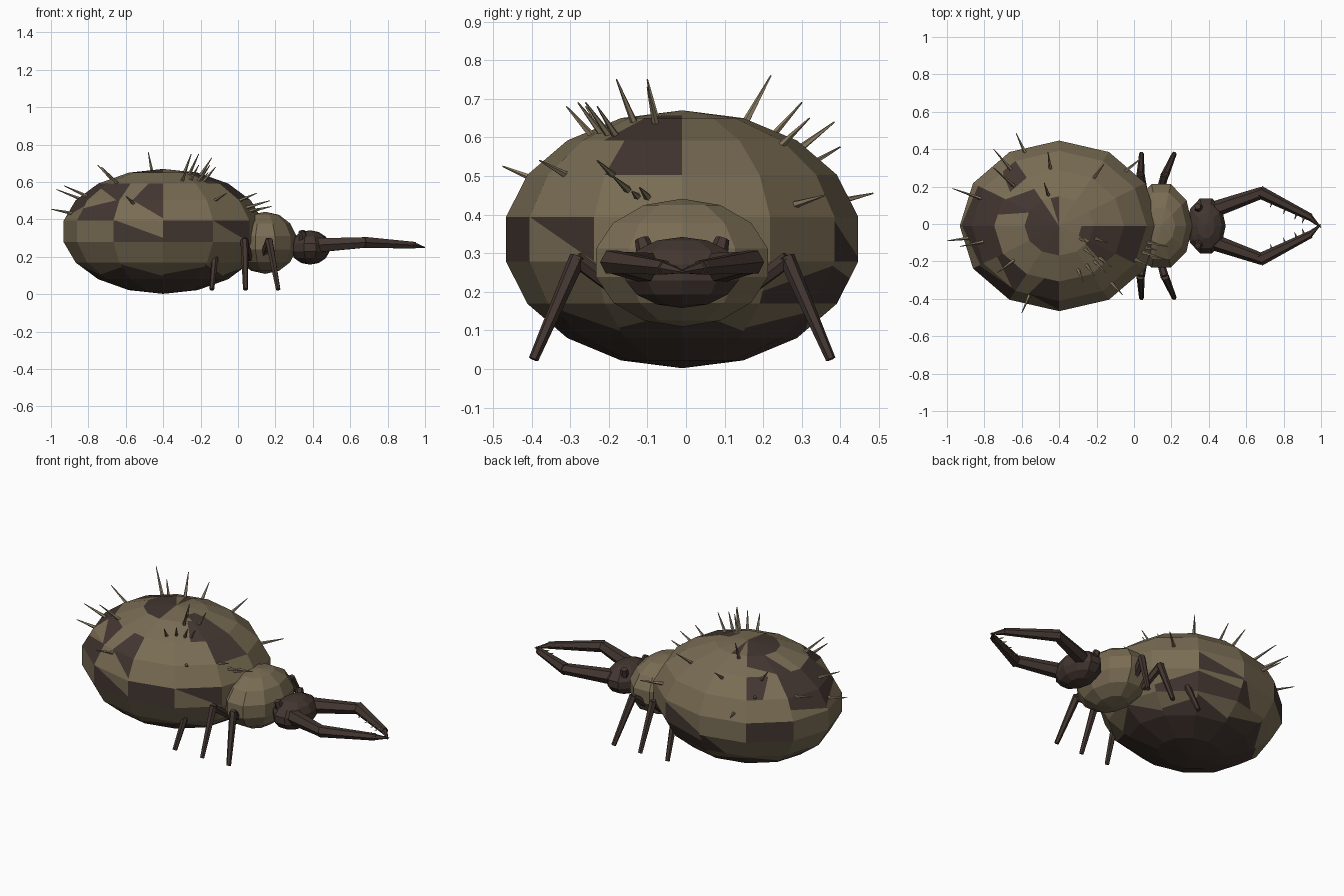
import bpy, bmesh, math
from mathutils import Vector

if "Cube" in bpy.data.objects:
    bpy.data.objects.remove(bpy.data.objects["Cube"])


def material(name, color):
    m = bpy.data.materials.new(name)
    m.diffuse_color = (*color, 1)
    m.use_nodes = True
    m.node_tree.nodes["Principled BSDF"].inputs["Base Color"].default_value = m.diffuse_color
    return m


TAN = material("dusty tan", (0.190, 0.150, 0.088))
DARK = material("dark brown", (0.056, 0.037, 0.030))
HORN = material("pale bristle", (0.270, 0.215, 0.135))


def finish(bm, name, *mats):
    bmesh.ops.recalc_face_normals(bm, faces=bm.faces)
    me = bpy.data.meshes.new(name)
    bm.to_mesh(me)
    bm.free()
    for m in mats:
        me.materials.append(m)
    ob = bpy.data.objects.new(name, me)
    bpy.context.collection.objects.link(ob)
    return ob


def ellipsoid(center, radii, segs, rings):
    """Faceted ellipsoid; returns the mesh and its faces keyed by (segment, ring)."""
    bm = bmesh.new()
    c, r = Vector(center), Vector(radii)

    def vert(a, p):
        d = Vector((math.sin(p) * math.cos(a), math.sin(p) * math.sin(a), -math.cos(p)))
        return bm.verts.new(c + d * r)
    rows = [[vert(0, 0)] * segs]
    for j in range(1, rings):
        rows.append([vert(math.tau * i / segs, math.pi * j / rings) for i in range(segs)])
    rows.append([vert(0, math.pi)] * segs)
    faces = {}
    for j in range(rings):
        for i in range(segs):
            k = (i + 1) % segs
            quad = [rows[j][i], rows[j][k], rows[j + 1][k], rows[j + 1][i]]
            faces[i, j] = bm.faces.new(list(dict.fromkeys(quad)))
    return bm, faces, rows


def limb(bm, a, b, ra, rb, sides=6):
    """Tapered straight piece from a to b."""
    a, b = Vector(a), Vector(b)
    q = (b - a).to_track_quat('Z', 'Y')
    ends = []
    for p, r in ((a, ra), (b, rb)):
        ends.append([bm.verts.new(p + q @ Vector((r * math.cos(math.tau * i / sides),
                     r * math.sin(math.tau * i / sides), 0))) for i in range(sides)])
    for i in range(sides):
        k = (i + 1) % sides
        bm.faces.new((ends[0][i], ends[0][k], ends[1][k], ends[1][i]))
    bm.faces.new(ends[0][::-1])
    bm.faces.new(ends[1])


MID = -0.01
# Abdomen with camouflage patches: each patch is a whole facet, or the part of it
# left of a line (u0, v0, u1, v1)
C, R = Vector((-0.40, MID, 0.336)), Vector((0.54, 0.463, 0.334))
bm, faces, rows = ellipsoid(C, R, 12, 9)
patches = {
    (9, 4): None, (8, 4): (1, 0.2, 0.05, 1), (10, 4): (0, 1, 1, 0), (4, 4): None,
    (2, 4): (1, 0.1, 0, 0.9), (8, 5): (0.3, 1, 1, 0.1), (8, 6): (0.55, 1, 0.3, 0),
    (7, 6): (0.0, 0.7, 0.9, 0.0), (7, 5): (0.9, 1, 0, 0.6), (6, 6): None, (5, 6): None,
    (4, 6): (0.4, 0, 0.7, 1), (5, 5): (0, 0.5, 1, 0.1), (6, 5): (0, 0.2, 1, 0.7),
    (11, 6): None, (11, 7): None, (11, 8): (1, 0.35, 0, 0.35), (10, 7): (0.7, 1, 0.5, 0),
    (4, 7): (0, 0.5, 1, 0.1), (5, 7): (0.6, 0, 0.1, 1), (3, 8): (0.5, 0, 0.4, 1),
    (2, 3): (1, 0.6, 0, 0.9), (1, 3): (1, 0.9, 0, 0.3), (3, 3): (0.5, 0, 0.1, 1),
}
for s in range(4, 9):
    patches[s, 8] = None
for s in range(12):
    patches[s, 0] = patches[s, 1] = None
    patches[s, 2] = (1, 0.75, 0, 0.3) if s % 2 else (1, 0.2, 0, 0.9)
corners = {k: [rows[k[1]][k[0]].co.copy(), rows[k[1]][(k[0] + 1) % 12].co.copy(),
               rows[k[1] + 1][(k[0] + 1) % 12].co.copy(), rows[k[1] + 1][k[0]].co.copy()]
           for k in patches}
for key, line in patches.items():
    f = faces[key]
    if line is None:
        f.material_index = 1
        continue
    p00, p10, p11, p01 = corners[key]
    a, b = (p00.lerp(p10, u).lerp(p01.lerp(p11, u), v)
            for u, v in (line[:2], line[2:]))
    f.normal_update()
    side = f.normal.cross(b - a).normalized()
    cut = bmesh.ops.bisect_plane(bm, geom=[f] + list(f.edges) + list(f.verts),
                                 plane_co=a, plane_no=side, dist=1e-5)
    for g in cut['geom']:
        if isinstance(g, bmesh.types.BMFace) and (g.calc_center_median() - a).dot(side) > 0:
            g.material_index = 1
finish(bm, "abdomen", TAN, DARK)

# Thorax and head
finish(ellipsoid((0.145, MID, 0.275), (0.172, 0.24, 0.166), 10, 7)[0], "thorax", TAN)
finish(ellipsoid((0.385, MID, 0.25), (0.108, 0.158, 0.092), 10, 7)[0], "head", DARK)

# Bristles stand out from the abdomen, given by their tips
bm = bmesh.new()
for tip in ((-1.0, -.09, .455), (-.97, .19, .56), (-.75, .40, .575), (-.63, .485, .455),
            (-.46, .385, .64), (-.75, .30, .69), (-.48, .22, .76), (-.60, -.475, .525),
            (-.06, -.38, .54), (-.27, -.31, .68), (-.21, -.28, .69), (-.15, -.26, .69),
            (-.12, -.23, .68), (-.21, -.18, .75), (-.25, -.10, .75), (-.14, -.10, .73),
            (.10, -.23, .54), (.12, -.14, .46), (.17, -.19, .50), (.18, -.12, .47),
            (-.16, .32, .65), (.05, .36, .45), (-.73, -.26, .68), (-.93, -.12, .58)):
    d = Vector(tip) - C
    unit = Vector((d.x / R.x, d.y / R.y, d.z / R.z)).length
    limb(bm, C + d * (0.93 / unit), tip, 0.011, 0.002, 5)
finish(bm, "bristles", HORN)

# Paired parts
legs, jaws, teeth, eyes = (bmesh.new() for _ in range(4))
for s in (-1, 1):
    def p(x, y, z):
        return (x, MID + s * y, z)
    for hip, knee, foot in ((0.13, 0.165, 0.215), (0.06, 0.035, 0.04), (-0.06, -0.115, -0.14)):
        limb(legs, p(hip, 0.15, 0.19), p(knee, 0.275, 0.285), 0.019, 0.022)
        limb(legs, p(knee, 0.27, 0.29), p(foot, 0.385, 0.025), 0.022, 0.013)
    limb(jaws, p(0.42, 0.085, 0.262), p(0.69, 0.18, 0.277), 0.044, 0.031)
    limb(jaws, p(0.67, 0.182, 0.277), p(0.945, 0.045, 0.262), 0.034, 0.02)
    limb(jaws, p(0.93, 0.055, 0.263), p(0.998, -0.008, 0.25), 0.02, 0.003)
    for x, y in ((0.74, 0.13), (0.81, 0.095), (0.87, 0.065), (0.91, 0.045)):
        limb(teeth, p(x, y, 0.268), p(x - 0.012, y - 0.032, 0.266), 0.007, 0.001, 4)
    limb(eyes, p(0.35, 0.09, 0.29), p(0.34, 0.105, 0.338), 0.028, 0.018)
finish(legs, "legs", DARK)
finish(jaws, "jaws", DARK)
finish(teeth, "jaw_teeth", HORN)
finish(eyes, "eyes", DARK)
